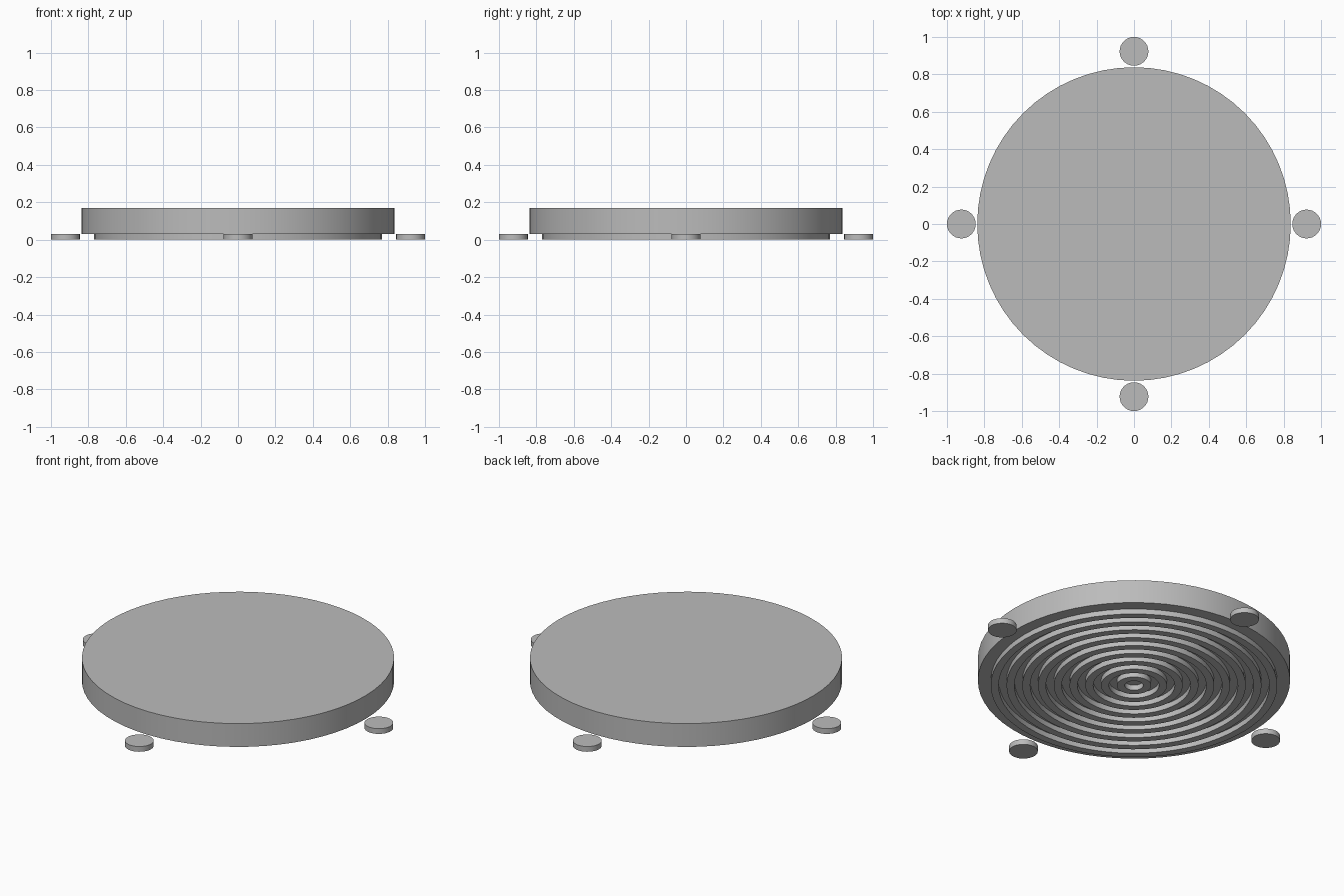
import bpy
import bmesh
import math

cube = bpy.data.objects.get("Cube")
if cube:
    bpy.data.objects.remove(cube, do_unlink=True)

grey = bpy.data.materials.new("plain_grey")
grey.use_nodes = True
colour = (0.5, 0.5, 0.5, 1)
grey.diffuse_color = colour
grey.node_tree.nodes["Principled BSDF"].inputs["Base Color"].default_value = colour

SIDES = 64
BASE = 0.031      # height of the plate's underside


def lathe(name, profile, sides=SIDES, location=(0, 0, 0), closed=False):
    """Spin a (radius, height) profile about the vertical axis."""
    bm = bmesh.new()
    verts = [bm.verts.new((r, 0, z)) for r, z in profile]
    edges = [bm.edges.new(pair) for pair in zip(verts, verts[1:])]
    if closed:
        edges.append(bm.edges.new((verts[-1], verts[0])))
    bmesh.ops.spin(bm, geom=verts + edges, cent=(0, 0, 0), axis=(0, 0, 1),
                   angle=math.tau, steps=sides, use_duplicate=False)
    bmesh.ops.remove_doubles(bm, verts=bm.verts, dist=1e-5)
    bmesh.ops.recalc_face_normals(bm, faces=bm.faces)
    mesh = bpy.data.meshes.new(name)
    bm.to_mesh(mesh)
    bm.free()
    mesh.materials.append(grey)
    obj = bpy.data.objects.new(name, mesh)
    obj.location = location
    bpy.context.collection.objects.link(obj)
    bpy.ops.object.select_all(action="DESELECT")
    obj.select_set(True)
    bpy.context.view_layer.objects.active = obj
    bpy.ops.object.shade_smooth_by_angle(angle=math.radians(30))
    return obj


def disc_profile(radius, bottom, top):
    return [(0, bottom), (radius, bottom), (radius, top), (0, top)]


# Main round plate
lathe("plate", disc_profile(0.838, BASE, 0.169))

# Concentric ridges under the plate
for i in range(9):
    outer = 0.769 - 0.0846 * i
    inner = outer - 0.0423
    lathe(f"ridge_{i + 1}", [(inner, 0), (outer, 0), (outer, BASE), (inner, BASE)],
          closed=True)

# Four small round pads around the rim
for side, (x, y) in {"front": (0, -1), "back": (0, 1),
                     "left": (1, 0), "right": (-1, 0)}.items():
    lathe(f"pad_{side}", disc_profile(0.077, 0, BASE), 32, (0.923 * x, 0.923 * y, 0))
